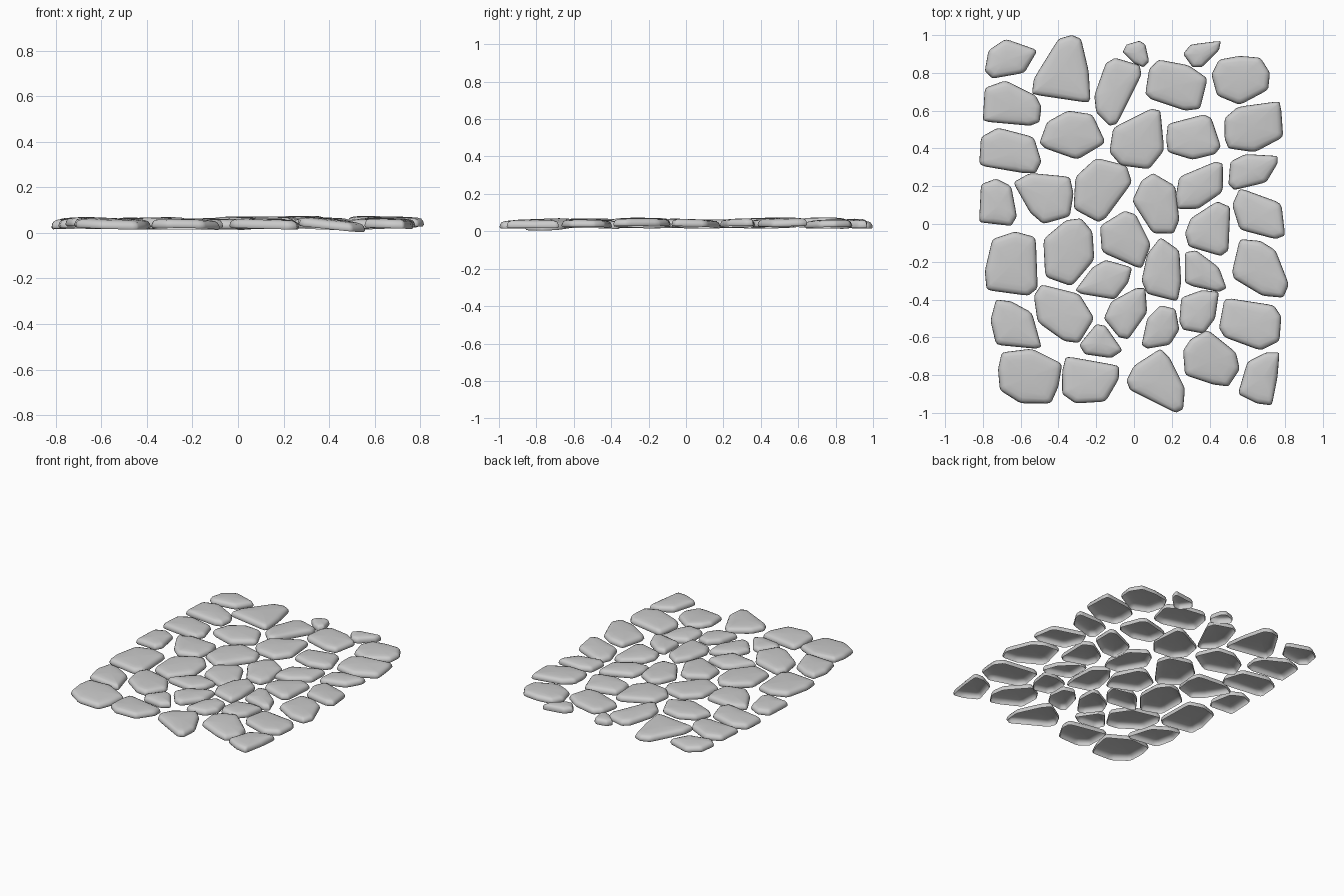
import bpy, bmesh, math, random
from mathutils import Vector

if "Cube" in bpy.data.objects:
    bpy.data.objects.remove(bpy.data.objects["Cube"])

random.seed(4)
# (inset from outline, height) of each ring: base edge, wall, rounded shoulder, crown
RINGS = [(0.006, 0.0), (0.0, 0.008), (0.004, 0.022), (0.013, 0.033), (0.03, 0.038), (0.06, 0.041)]
count = 0


def soften(pts, t=0.14):
    """Cut every corner once so the outline reads as worn stone."""
    out = []
    for i, p in enumerate(pts):
        a, b = pts[i - 1], pts[(i + 1) % len(pts)]
        out += [p.lerp(a, t), p.lerp(p + (a + b - 2 * p) * t * 0.25, 1), p.lerp(b, t)]
    return out


def stone(*corners, tilt=None, lift=None):
    """Open-bottomed paving stone from a few outline corners (hundredths of a unit)."""
    global count
    count += 1
    pts = soften([Vector((x / 100, y / 100)) for x, y in corners])
    mid = sum(pts, Vector((0, 0))) / len(pts)
    sx, sy = tilt or (random.uniform(-.035, .035), random.uniform(-.035, .035))
    z0 = lift if lift is not None else random.uniform(.018, .026)
    small = min(1, min((p - mid).length for p in pts) / 0.09)
    bm = bmesh.new()

    def vert(p, h):
        z = z0 + h + sx * (p.x - mid.x) + sy * (p.y - mid.y)
        return bm.verts.new((p.x, p.y, max(z, 0)))

    n, prev = len(pts), None
    for inset, h in RINGS:
        ring = [vert(p + (mid - p).normalized() * inset * small, h) for p in pts]
        if prev:
            for i in range(n):
                j = (i + 1) % n
                bm.faces.new((prev[i], prev[j], ring[j], ring[i]))
        prev = ring
    top = vert(mid, 0.043)
    for i in range(n):
        bm.faces.new((prev[i], prev[(i + 1) % n], top))
    bmesh.ops.recalc_face_normals(bm, faces=bm.faces)
    if top.normal.z < 0 or sum(f.normal.z for f in bm.faces) < 0:
        bmesh.ops.reverse_faces(bm, faces=bm.faces)
    for f in bm.faces:
        f.smooth = True
    me = bpy.data.meshes.new("paving_stone")
    bm.to_mesh(me)
    bm.free()
    ob = bpy.data.objects.new(f"paving_stone_{count:02d}", me)
    bpy.context.collection.objects.link(ob)


# back rows
stone((-79, 81), (-77, 92), (-68, 98), (-51, 92), (-58, 80), (-75, 77))
stone((-54, 69), (-53, 77), (-40, 98), (-33, 100), (-28, 98), (-24, 81), (-23, 64), (-50, 68))
stone((-6, 91), (-4, 95), (3, 97), (6, 95), (8, 86), (5, 83), (0, 85))
stone((26, 90), (30, 95), (46, 97), (45, 92), (36, 83), (31, 83))
stone((-21, 68), (-15, 85), (-10, 88), (3, 84), (4, 79), (-9, 53), (-13, 52), (-20, 59))
stone((6, 69), (8, 82), (13, 87), (29, 84), (39, 77), (35, 61), (27, 60), (9, 66), lift=.03)
stone((41, 79), (45, 87), (56, 89), (67, 88), (72, 80), (71, 71), (56, 63), (44, 68))
stone((-80, 55), (-79, 72), (-68, 76), (-52, 68), (-49, 62), (-50, 54), (-55, 52), (-77, 54))
stone((-50, 43), (-46, 54), (-35, 60), (-22, 58), (-15, 43), (-30, 34), (-47, 40))
stone((-13, 38), (-11, 51), (9, 61), (14, 60), (16, 39), (8, 29), (-7, 31), lift=.03)
stone((17, 45), (18, 53), (37, 58), (41, 56), (46, 41), (43, 37), (31, 34), (18, 38))
stone((48, 45), (48, 56), (55, 62), (77, 65), (78, 60), (79, 46), (64, 38), (50, 40), lift=.03)
stone((-82, 31), (-81, 46), (-72, 51), (-53, 46), (-49, 33), (-52, 27), (-59, 27))
stone((50, 21), (51, 33), (59, 37), (76, 36), (76, 32), (70, 22), (53, 18))
# middle rows
stone((-82, 1), (-81, 21), (-73, 24), (-65, 20), (-62, 4), (-65, -1), (-74, 0))
stone((-64, 22), (-55, 27), (-34, 25), (-32, 16), (-34, 4), (-48, 0), (-55, 6))
stone((-32, 8), (-31, 25), (-20, 35), (-4, 31), (-1, 22), (-15, 3), (-19, 1))
stone((-1, 12), (4, 23), (10, 27), (22, 20), (24, 2), (21, -5), (10, -5))
stone((22, 14), (24, 25), (43, 33), (47, 32), (47, 17), (34, 8), (23, 8))
stone((52, 10), (56, 19), (78, 11), (80, -6), (75, -8), (56, -3))
stone((-79, -25), (-75, -8), (-63, -4), (-52, -7), (-51, -34), (-56, -38), (-78, -35))
stone((-48, -8), (-36, 2), (-28, 3), (-22, -4), (-21, -19), (-33, -33), (-47, -28))
stone((-18, -1), (-5, 7), (1, 5), (9, -11), (4, -24), (-17, -15))
stone((27, -5), (30, 3), (44, 12), (51, 9), (50, -14), (46, -17), (29, -12))
stone((-31, -35), (-22, -23), (-15, -19), (-1, -23), (-3, -31), (-10, -40), (-28, -37))
stone((4, -30), (7, -16), (14, -7), (24, -14), (25, -31), (23, -41), (7, -37), lift=.03)
stone((27, -31), (27, -15), (33, -14), (45, -23), (49, -34), (45, -36), (31, -33))
stone((52, -25), (56, -8), (67, -9), (75, -14), (82, -32), (79, -39), (68, -38), (53, -29))
# front rows
stone((-76, -51), (-73, -40), (-65, -41), (-54, -47), (-49, -65), (-52, -66), (-73, -64))
stone((-53, -38), (-49, -32), (-29, -37), (-21, -50), (-29, -63), (-37, -62), (-51, -52))
stone((-29, -64), (-20, -53), (-15, -54), (-6, -67), (-12, -71), (-26, -69))
stone((-16, -50), (-12, -41), (1, -34), (6, -34), (7, -47), (-3, -61), (-8, -60))
stone((4, -64), (7, -50), (14, -43), (22, -45), (24, -56), (19, -64), (7, -66))
stone((24, -52), (25, -39), (36, -35), (45, -36), (43, -50), (37, -58), (26, -56))
stone((45, -55), (48, -39), (74, -43), (78, -49), (77, -62), (67, -67), (48, -60))
stone((-72, -77), (-70, -68), (-54, -66), (-38, -74), (-40, -86), (-44, -95), (-60, -95), (-71, -88))
stone((-38, -78), (-36, -70), (-8, -75), (-8, -82), (-15, -94), (-31, -95), (-38, -90))
stone((-4, -83), (0, -75), (14, -66), (19, -71), (27, -87), (26, -98), (22, -100), (-2, -88))
stone((26, -67), (30, -61), (39, -56), (54, -68), (56, -77), (50, -86), (42, -85), (27, -80),
      tilt=(-.1, .03), lift=.019)
stone((55, -90), (60, -73), (70, -68), (77, -68), (76, -81), (73, -96), (65, -95))
